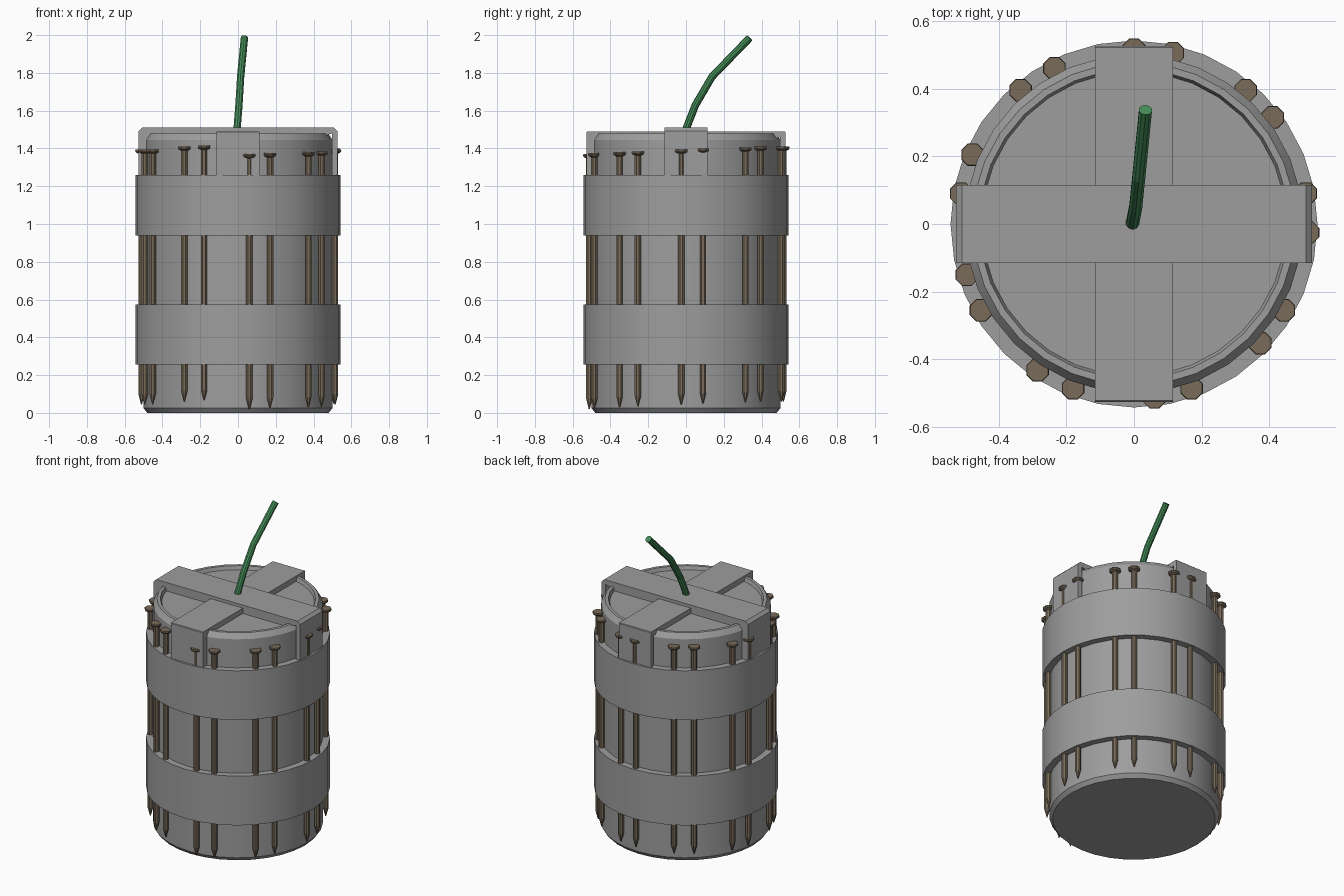
import bpy, bmesh, math
from mathutils import Vector

if "Cube" in bpy.data.objects:
    bpy.data.objects.remove(bpy.data.objects["Cube"])


def material(name, rgb):
    m = bpy.data.materials.new(name)
    m.diffuse_color = (*rgb, 1)
    m.use_nodes = True
    m.node_tree.nodes["Principled BSDF"].inputs["Base Color"].default_value = m.diffuse_color
    return m


GREY = material("grey metal", (0.34, 0.34, 0.34))
BROWN = material("rusty brown", (0.19, 0.145, 0.10))
GREEN = material("fuse green", (0.06, 0.27, 0.10))


def finish(name, bm, mat, smooth=False):
    bmesh.ops.remove_doubles(bm, verts=bm.verts, dist=1e-5)
    bmesh.ops.recalc_face_normals(bm, faces=bm.faces)
    me = bpy.data.meshes.new(name)
    bm.to_mesh(me)
    bm.free()
    ob = bpy.data.objects.new(name, me)
    bpy.context.collection.objects.link(ob)
    me.materials.append(mat)
    if smooth:
        bpy.ops.object.select_all(action='DESELECT')
        ob.select_set(True)
        bpy.context.view_layer.objects.active = ob
        bpy.ops.object.shade_smooth_by_angle(angle=math.radians(25))
    return ob


def lathe(bm, profile, sides, centre=(0, 0), closed=False, turn=0.0):
    """Revolve (radius, z) points around a vertical axis."""
    rings = [[bm.verts.new((centre[0] + r * math.cos(turn + 2 * math.pi * i / sides),
                            centre[1] + r * math.sin(turn + 2 * math.pi * i / sides), z))
              for i in range(sides)] for r, z in profile]
    pairs = list(zip(rings, rings[1:]))
    if closed:
        pairs.append((rings[-1], rings[0]))
    for a, b in pairs:
        for i in range(sides):
            j = (i + 1) % sides
            bm.faces.new((a[i], a[j], b[j], b[i]))
    if not closed:
        bm.faces.new(rings[0])
        bm.faces.new(rings[-1])


# Can body with bevelled base and recessed lid
bm = bmesh.new()
lathe(bm, [(0.48, 0), (0.50, 0.025), (0.50, 1.445), (0.478, 1.478),
           (0.458, 1.478), (0.45, 1.455)], 32)
finish("can_body", bm, GREY, True)

# Tape bands
for name, z0, z1 in (("lower_band", 0.255, 0.575), ("upper_band", 0.94, 1.26)):
    bm = bmesh.new()
    lathe(bm, [(0.495, z0), (0.542, z0), (0.542, z1), (0.495, z1)], 32, closed=True)
    finish(name, bm, GREY, True)


# Crossed tape straps folding down the sides
def strap(name, top, chamfer, along_x):
    w, o, i = 0.115, 0.526, 0.498
    half = [(i, 1.15), (o, 1.15), (o, top - chamfer), (o - chamfer, top)]
    outline = half + [(-a, z) for a, z in reversed(half)] + [(-i, top - 0.03), (i, top - 0.03)]
    bm = bmesh.new()
    sides = [[bm.verts.new((a, s, z) if along_x else (s, a, z)) for a, z in outline]
             for s in (-w, w)]
    for side in sides:
        bm.faces.new(side)
    n = len(outline)
    for k in range(n):
        m = (k + 1) % n
        bm.faces.new((sides[0][k], sides[0][m], sides[1][m], sides[1][k]))
    bmesh.ops.triangulate(bm, faces=[f for f in bm.faces if len(f.verts) > 4])
    finish(name, bm, GREY)


strap("side_strap", 1.51, 0.018, True)
strap("front_strap", 1.49, 0.004, False)

# Nails: x, y, top height
NAILS = [(0, 0.515, 1.41), (0.115, 0.505, 1.41), (-0.235, 0.46, 1.41),
         (-0.335, 0.395, 1.41), (0.33, 0.395, 1.41), (0.41, 0.315, 1.405),
         (-0.477, 0.205, 1.395), (-0.511, 0.09, 1.395), (0.507, 0.09, 1.40),
         (0.514, -0.025, 1.395), (-0.494, -0.15, 1.395), (-0.452, -0.255, 1.395),
         (0.443, -0.255, 1.385), (0.373, -0.352, 1.38), (-0.285, -0.432, 1.41),
         (-0.18, -0.485, 1.415), (0.06, -0.512, 1.37), (0.17, -0.485, 1.375)]
for k, (x, y, top) in enumerate(NAILS):
    tip = top - 1.35
    bm = bmesh.new()
    lathe(bm, [(0.003, tip), (0.018, tip + 0.055), (0.018, top - 0.022), (0.032, top - 0.016),
               (0.036, top - 0.008), (0.034, top)], 8, (x, y), turn=math.pi / 8)
    finish(f"nail_{k + 1}", bm, BROWN)

# Curved fuse
path = [Vector(p) for p in ((-0.005, -0.003, 1.475), (-0.004, 0.005, 1.515), (0.005, 0.05, 1.63),
                            (0.014, 0.138, 1.78), (0.034, 0.337, 1.985))]
bm = bmesh.new()
rings = []
for k, p in enumerate(path):
    d = (path[min(k + 1, len(path) - 1)] - path[max(k - 1, 0)]).normalized()
    u = d.cross(Vector((1, 0, 0))).normalized()
    v = d.cross(u)
    rings.append([bm.verts.new(p + 0.02 * (u * math.cos(t * math.pi / 5) + v * math.sin(t * math.pi / 5)))
                  for t in range(10)])
for a, b in zip(rings, rings[1:]):
    for i in range(10):
        j = (i + 1) % 10
        bm.faces.new((a[i], a[j], b[j], b[i]))
bm.faces.new(rings[0])
bm.faces.new(rings[-1])
finish("fuse", bm, GREEN)
